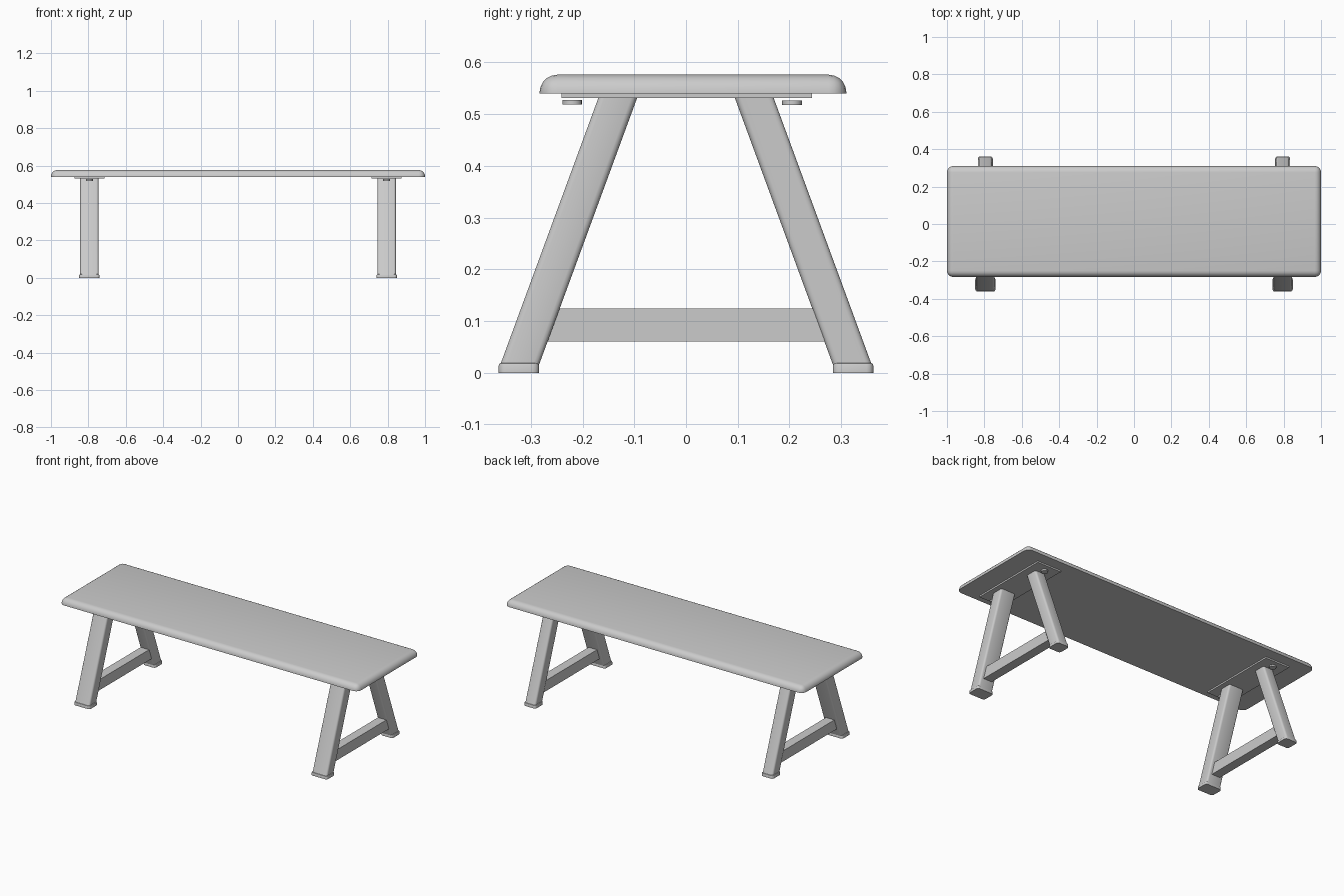
import bpy, bmesh, math

if "Cube" in bpy.data.objects:
    bpy.data.objects.remove(bpy.data.objects["Cube"])

LEG_X = 0.795


def finish(name, bm, bevel=0, segs=3):
    bmesh.ops.recalc_face_normals(bm, faces=bm.faces)
    me = bpy.data.meshes.new(name)
    bm.to_mesh(me)
    bm.free()
    ob = bpy.data.objects.new(name, me)
    bpy.context.collection.objects.link(ob)
    bpy.ops.object.select_all(action='DESELECT')
    ob.select_set(True)
    bpy.context.view_layer.objects.active = ob
    if bevel:
        mod = ob.modifiers.new("round", 'BEVEL')
        mod.width, mod.segments, mod.limit_method = bevel, segs, 'ANGLE'
        bpy.ops.object.modifier_apply(modifier="round")
    bpy.ops.object.shade_smooth_by_angle(angle=math.radians(35))
    return ob


def prism(x, width, outline):
    """Extrude a y-z outline along x, centred on x."""
    bm = bmesh.new()
    f = bm.faces.new([bm.verts.new((x - width / 2, y, z)) for y, z in outline])
    ext = bmesh.ops.extrude_face_region(bm, geom=[f])
    vs = [v for v in ext['geom'] if isinstance(v, bmesh.types.BMVert)]
    bmesh.ops.translate(bm, verts=vs, vec=(width, 0, 0))
    return bm


def box(x, width, y0, y1, z0, z1):
    return prism(x, width, [(y0, z0), (y1, z0), (y1, z1), (y0, z1)])


def bevel_edges(bm, test, width, segs):
    edges = [e for e in bm.edges if test(*[v.co for v in e.verts])]
    bmesh.ops.bevel(bm, geom=edges, offset=width, segments=segs,
                    affect='EDGES', profile=0.5)
    return bm


# Seat: rounded top rim and corners, flat underside
bm = box(0, 2.0, -0.283, 0.31, 0.54, 0.576)
bevel_edges(bm, lambda a, b: max(a.z, b.z) > 0.57, 0.034, 5)
finish("seat", bm)

for side, sx in (("left", -1), ("right", 1)):
    x = sx * LEG_X
    # Mounting plate
    finish(f"{side}_plate", box(x, 0.16, -0.241, 0.244, 0.531, 0.541))

    # Splayed legs with feet, wider at the front
    for end, sy, lw, fw in (("front", -1, 0.098, 0.108), ("back", 1, 0.07, 0.08)):
        outline = [(sy * 0.286, 0.01), (sy * 0.361, 0.01),
                   (sy * 0.168, 0.535), (sy * 0.093, 0.535)]
        bm = prism(x, lw, outline)
        bevel_edges(bm, lambda a, b: abs(a.z - b.z) > 0.1, 0.011, 3)
        finish(f"{side}_{end}_leg", bm)

        bm = box(x, fw, *sorted((sy * 0.284, sy * 0.362)), 0, 0.019)
        bevel_edges(bm, lambda a, b: abs(a.z - b.z) > 0.01, 0.013, 3)
        bevel_edges(bm, lambda a, b: min(a.z, b.z) > 0.018, 0.005, 2)
        finish(f"{side}_{end}_foot", bm)

    # Stretcher between the legs
    finish(f"{side}_stretcher", prism(x, 0.056, [
        (-0.295, 0.06), (0.295, 0.06), (0.272, 0.124), (-0.272, 0.124)]))

    # Bolt heads below the plate
    for end, y, z in (("front", -0.22, 0.523), ("back", 0.205, 0.522)):
        bm = bmesh.new()
        bmesh.ops.create_cone(bm, cap_ends=True, segments=16, radius1=0.019,
                              radius2=0.019, depth=0.009)
        bmesh.ops.translate(bm, verts=bm.verts, vec=(x, y, z))
        finish(f"{side}_{end}_bolt", bm)
